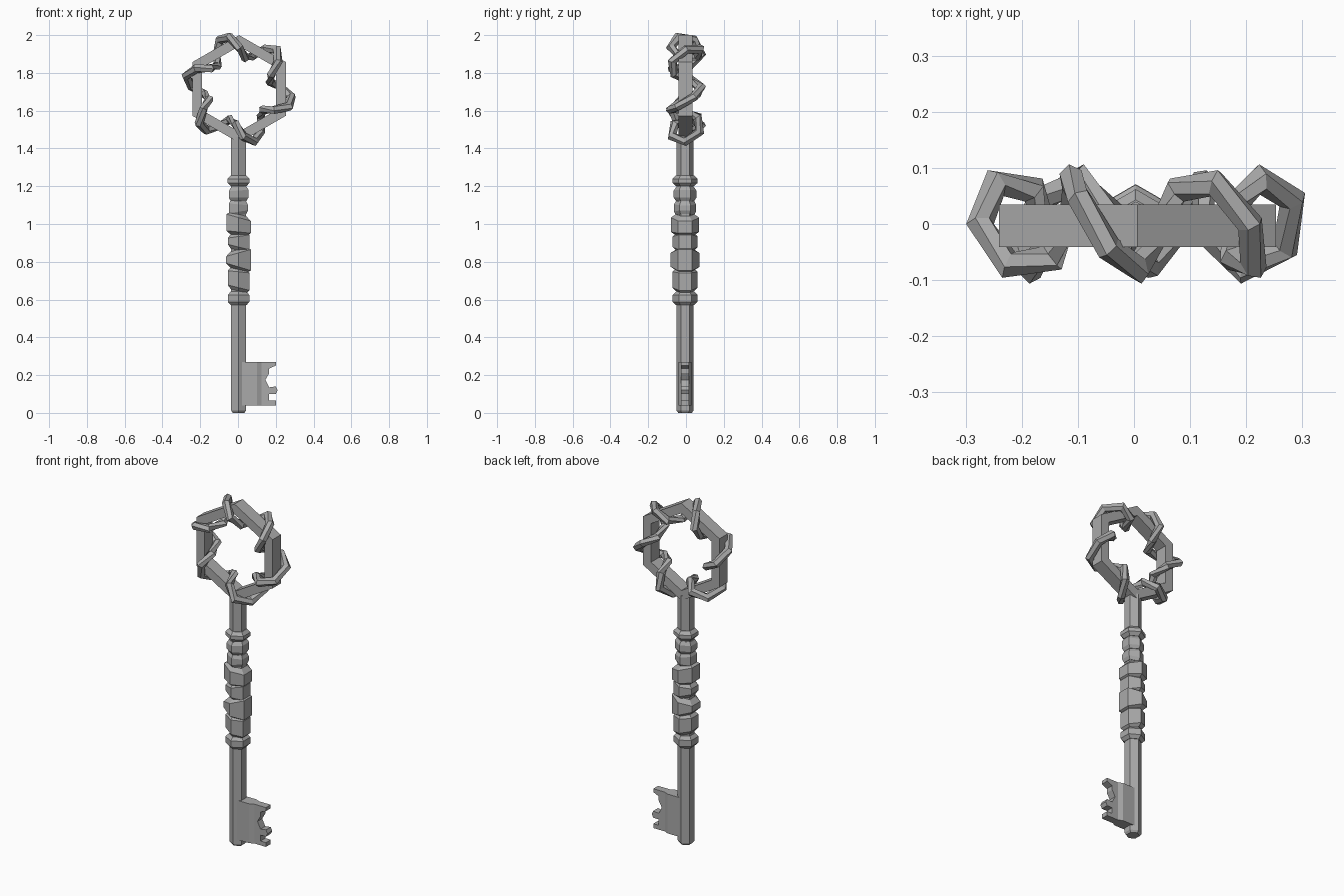
import bpy, math
from mathutils import Vector

cube = bpy.data.objects.get("Cube")
if cube:
    bpy.data.objects.remove(cube, do_unlink=True)

metal = bpy.data.materials.new("grey_metal")
metal.use_nodes = True
GREY = (0.4, 0.4, 0.4, 1)
metal.diffuse_color = GREY
metal.node_tree.nodes["Principled BSDF"].inputs["Base Color"].default_value = GREY

CX, CY = 0.003, -0.005   # axis of the shaft


def add_mesh(name, verts, faces):
    mesh = bpy.data.meshes.new(name)
    mesh.from_pydata(verts, [], faces)
    mesh.materials.append(metal)
    obj = bpy.data.objects.new(name, mesh)
    bpy.context.collection.objects.link(obj)
    # consistent outward normals
    bpy.context.view_layer.objects.active = obj
    obj.select_set(True)
    bpy.ops.object.mode_set(mode='EDIT')
    bpy.ops.mesh.select_all(action='SELECT')
    bpy.ops.mesh.normals_make_consistent(inside=False)
    bpy.ops.object.mode_set(mode='OBJECT')
    obj.select_set(False)
    return obj


def loft(name, rings, closed=False):
    """Skin equal-sized rings of points, capped or joined end to end."""
    n, m = len(rings[0]), len(rings)
    faces = []
    for i in range(m if closed else m - 1):
        j = (i + 1) % m
        faces += [(i * n + k, i * n + (k + 1) % n, j * n + (k + 1) % n, j * n + k)
                  for k in range(n)]
    if not closed:
        faces += [tuple(range(n)), tuple(range((m - 1) * n, m * n))]
    return add_mesh(name, [p for r in rings for p in r], faces)


def hexagon(z, r, tilt=0):
    """Six points round the shaft axis, pointed to front and back."""
    pts = []
    for k in range(6):
        a = math.radians(30 + 60 * k)
        x = r * math.cos(a)
        pts.append((CX + x, CY + r * math.sin(a), z + tilt * x))
    return pts


# Shaft with chamfered tip
loft("shaft", [hexagon(0, 0.036), hexagon(0.012, 0.045), hexagon(1.46, 0.045)])

# Collars: top height, bottom height, radius, top tilt, bottom tilt
collars = [
    (1.257, 1.2, 0.067, 0, 0),
    (1.195, 1.122, 0.06, 0.08, 0),
    (1.122, 1.047, 0.058, -0.1, 0.15),
    (1.052, 0.94, 0.075, -0.28, -0.1),
    (0.952, 0.86, 0.066, 0.15, -0.25),
    (0.865, 0.755, 0.076, 0.28, -0.3),
    (0.765, 0.645, 0.066, -0.1, -0.25),
    (0.642, 0.57, 0.066, 0, 0),
]
for i, (top, bottom, r, t1, t2) in enumerate(collars):
    loft(f"collar_{i + 1}", [
        hexagon(bottom, 0.048, t2), hexagon(bottom + 0.018, r, t2),
        hexagon(top - 0.018, r, t1), hexagon(top, 0.048, t1)])

# Six-sided bow ring
RX, RZ = 0.006, 1.715
ring = []
for k in range(6):
    a = math.radians(30 + 60 * k)
    ring.append([(RX + r * math.cos(a), y, RZ + r * math.sin(a))
                 for r, y in ((0.285, -0.041), (0.285, 0.035),
                              (0.226, 0.035), (0.226, -0.041))])
loft("bow_ring", ring, closed=True)

# Vine coiled six times round the bow
COUNT, TURNS, THICK = 33, 6, 0.023
path = []
for i in range(COUNT):
    phase = 2 * math.pi * TURNS * i / COUNT
    a = math.radians(166) - 2 * math.pi * i / COUNT
    r = 0.227 + 0.062 * math.cos(phase)
    path.append(Vector((RX + r * math.cos(a), -0.08 * math.sin(phase),
                        RZ + r * math.sin(a))))
sections = []
for i, p in enumerate(path):
    before, after = path[i - 1], path[(i + 1) % COUNT]
    d1, d2 = (p - before).normalized(), (after - p).normalized()
    out = (d1 - d2).normalized()
    side = (d1 + d2).normalized().cross(out)
    miter = 1 / math.cos(d1.angle(d2) / 2)
    sections.append([p + THICK * (out * math.cos(k * math.pi / 3) * miter
                                  + side * math.sin(k * math.pi / 3))
                     for k in range(6)])
loft("bow_vine", sections, closed=True)

# Bit: thick root that slopes down to a thin blade
root = [(0.02, -0.034), (0.1, -0.034), (0.125, -0.022),
        (0.125, 0.022), (0.1, 0.034), (0.02, 0.034)]
loft("bit_root", [[(x, CY + y, z) for x, y in root] for z in (0.04, 0.27)])

# Toothed blade of the bit
blade = [(0.12, 0.04), (0.2, 0.04), (0.2, 0.065), (0.165, 0.065), (0.165, 0.1),
         (0.2, 0.1), (0.21, 0.12), (0.2, 0.14), (0.165, 0.135), (0.145, 0.175),
         (0.165, 0.21), (0.165, 0.235), (0.2, 0.25), (0.2, 0.27), (0.12, 0.27)]
loft("bit_blade", [[(x, CY + y, z) for x, z in blade] for y in (-0.022, 0.022)])
